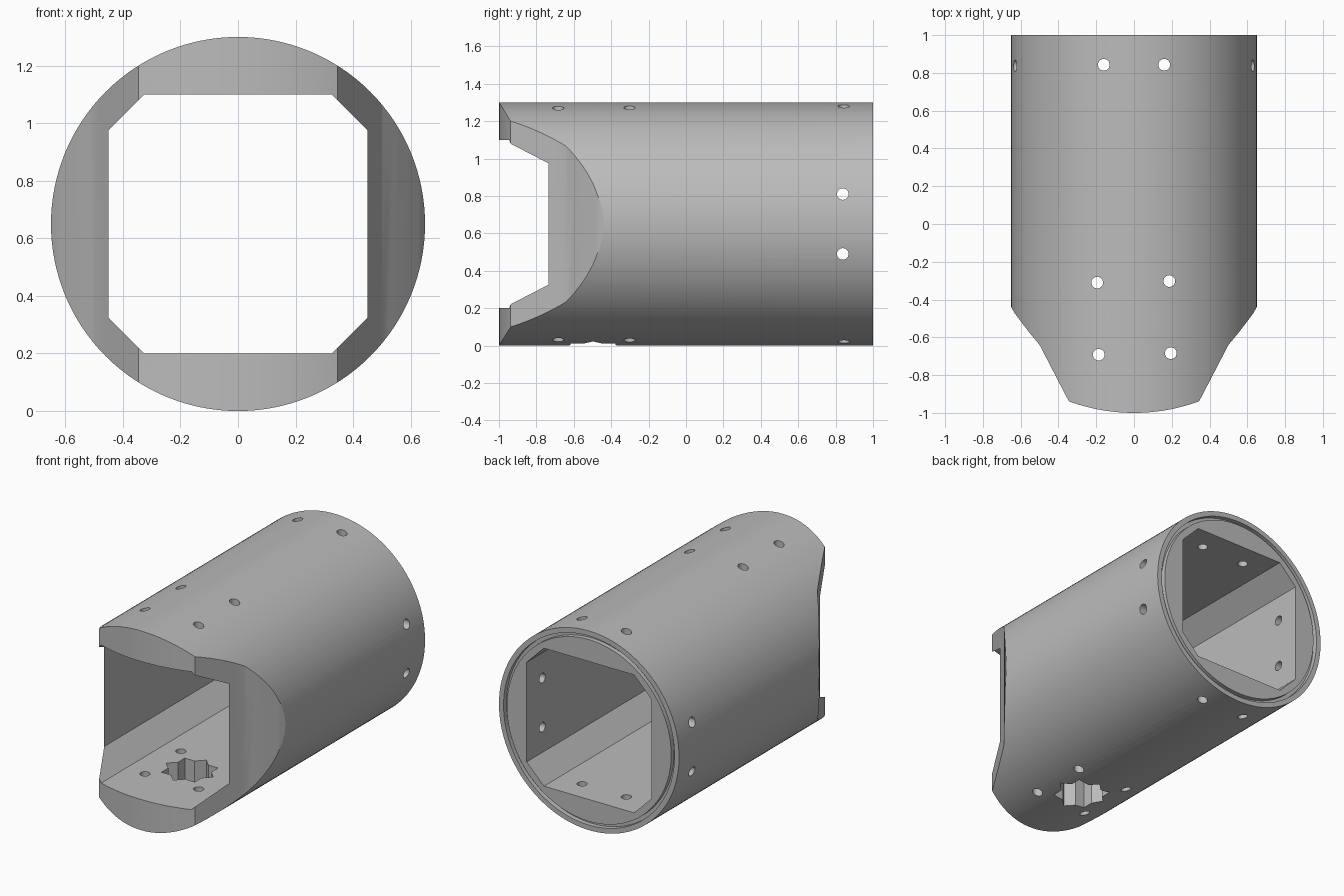
import bpy, bmesh
from math import sin, cos, pi, radians, sqrt

cube = bpy.data.objects.get("Cube")
if cube:
    bpy.data.objects.remove(cube, do_unlink=True)

R = 0.65        # tube radius, also height of its axis
STAR_Y = -0.497

grey = bpy.data.materials.new("plain grey")
grey.use_nodes = True
grey.diffuse_color = (0.5, 0.5, 0.5, 1)
grey.node_tree.nodes["Principled BSDF"].inputs["Base Color"].default_value = (0.5, 0.5, 0.5, 1)


def circle(r, n, cu=0.0, cv=0.0):
    return [(cu + r * cos(2 * pi * i / n), cv + r * sin(2 * pi * i / n)) for i in range(n)]


def prism(name, outline, axis, lo, hi):
    """Extrude a 2D outline along an axis."""
    place = {"X": lambda u, v, t: (t, u, v),
             "Y": lambda u, v, t: (u, t, v),
             "Z": lambda u, v, t: (u, v, t)}[axis]
    bm = bmesh.new()
    ends = [[bm.verts.new(place(u, v, t)) for u, v in outline] for t in (lo, hi)]
    bm.faces.new(ends[0])
    bm.faces.new(ends[1])
    n = len(outline)
    for i in range(n):
        j = (i + 1) % n
        bm.faces.new((ends[0][i], ends[0][j], ends[1][j], ends[1][i]))
    bmesh.ops.recalc_face_normals(bm, faces=bm.faces)
    mesh = bpy.data.meshes.new(name)
    bm.to_mesh(mesh)
    bm.free()
    mesh.materials.append(grey)
    obj = bpy.data.objects.new(name, mesh)
    bpy.context.collection.objects.link(obj)
    return obj


def boolean(target, cutter, operation="DIFFERENCE"):
    """Apply a boolean and discard its cutter."""
    cutter.hide_render = True
    mod = target.modifiers.new("cut", "BOOLEAN")
    mod.operation = operation
    mod.solver = "EXACT"
    mod.object = cutter
    bpy.context.view_layer.objects.active = target
    bpy.ops.object.modifier_apply(modifier=mod.name)
    bpy.data.objects.remove(cutter, do_unlink=True)


# Round tube body
tube = prism("tube_body", circle(R, 128, 0, R), "Y", -1.1, 1.0)

# Tapered, rounded nose seen in plan
half = [(0.7, 1.1), (0.7, -0.35), (0.65, -0.44), (0.63, -0.475), (0.6, -0.515),
        (0.55, -0.58), (0.5, -0.64)]
nose_arc = [(x, -sqrt(1 - x * x)) for x in (0.345 * (1 - i / 12) for i in range(13))]
half += nose_arc
plan = half + [(-x, y) for x, y in reversed(half[:-1])]
boolean(tube, prism("plan_cutter", plan, "Z", -0.2, 1.5), "INTERSECT")

# Chamfered square bore
a, b = 0.45, 0.325
bore = [(a, -b), (a, b), (b, a), (-b, a), (-a, b), (-a, -b), (-b, -a), (b, -a)]
boolean(tube, prism("bore_cutter", [(x, z + R) for x, z in bore], "Y", -1.3, 1.3))

# Ring groove in the rear face
groove = prism("groove_cutter", circle(0.617, 128, 0, R), "Y", 0.97, 1.1)
boolean(groove, prism("groove_core", circle(0.593, 128, 0, R), "Y", 0.9, 1.2))
boolean(tube, groove)

# Eight-pointed star opening, top and bottom
star = []
for i in range(16):
    r = 0.17 if i % 2 == 0 else 0.13
    star.append((r * cos(i * pi / 8), STAR_Y + r * sin(i * pi / 8)))
boolean(tube, prism("star_cutter", star, "Z", -0.2, 1.5))

# Screw holes around the star
for k in range(4):
    t = radians(46.2 + 90 * k)
    hole = circle(0.031, 24, 0.27 * cos(t), STAR_Y + 0.27 * sin(t))
    boolean(tube, prism("star_hole_cutter", hole, "Z", -0.2, 1.5))

# Rear screw holes through all four walls
for s in (-1, 1):
    boolean(tube, prism("vertical_hole_cutter", circle(0.031, 24, s * 0.16, 0.843), "Z", -0.2, 1.5))
    boolean(tube, prism("side_hole_cutter", circle(0.031, 24, 0.838, R + s * 0.16), "X", -0.9, 0.9))

# Smooth round walls, crisp edges
bpy.ops.object.select_all(action="DESELECT")
tube.select_set(True)
bpy.context.view_layer.objects.active = tube
bpy.ops.object.shade_smooth_by_angle(angle=radians(20))
